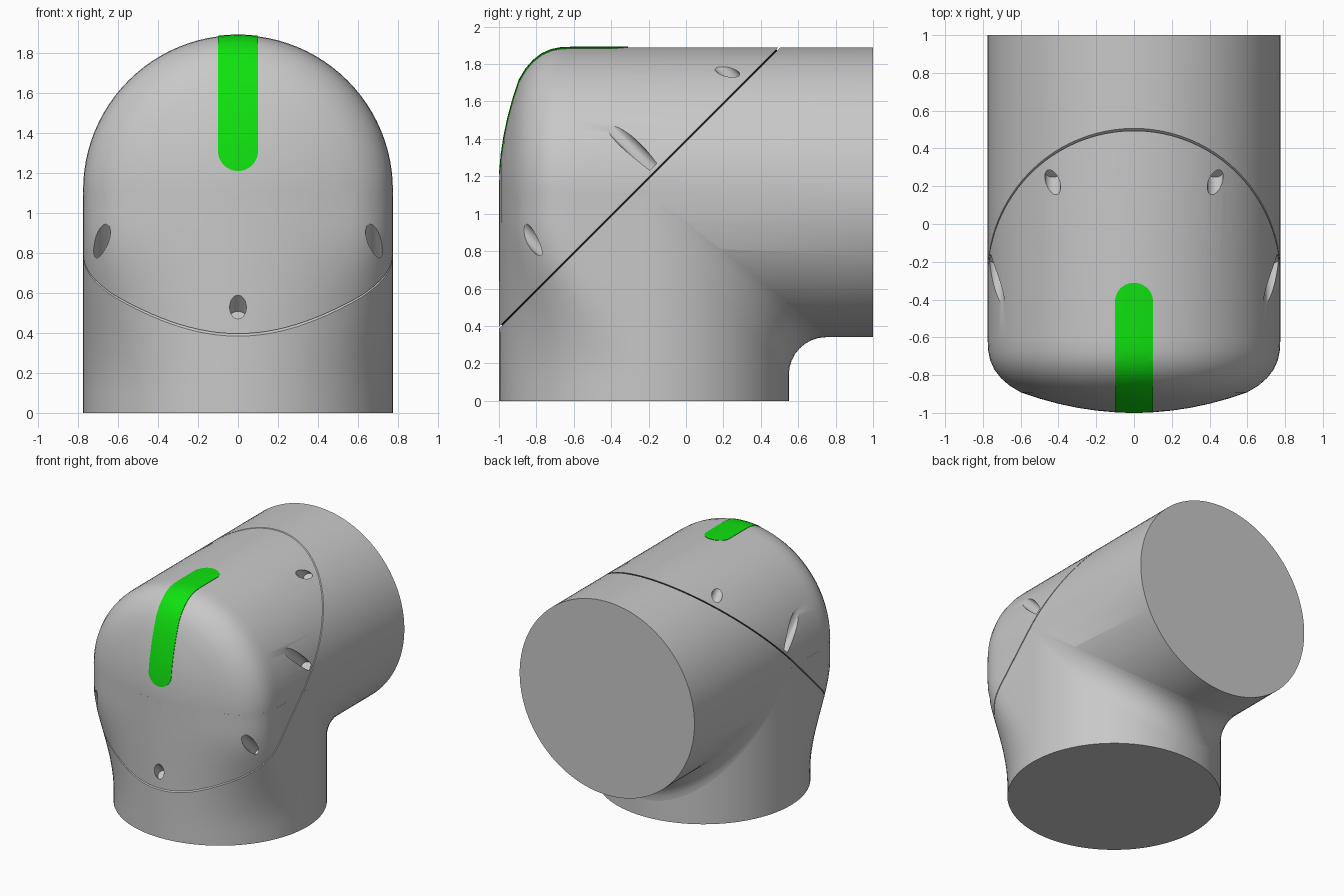
import bpy
import bmesh
from math import sin, cos, pi, sqrt, radians
from mathutils import Vector

if "Cube" in bpy.data.objects:
    bpy.data.objects.remove(bpy.data.objects["Cube"], do_unlink=True)

R = 0.775            # pipe radius
AXIS_Z = 1.115       # height of the horizontal pipe axis
AXIS_Y = -0.225      # position of the vertical pipe axis
SEG = 96
SPLIT = Vector((0, -0.25, 1.14))           # centre of the diagonal seam
NORMAL = Vector((0, -1, 1)).normalized()   # seam normal


def material(name, color):
    m = bpy.data.materials.new(name)
    m.use_nodes = True
    m.diffuse_color = (*color, 1)
    m.node_tree.nodes["Principled BSDF"].inputs["Base Color"].default_value = (*color, 1)
    return m


GREY = material("light grey", (0.58, 0.58, 0.58))
GREEN = material("bright green", (0.005, 0.76, 0.005))
BLACK = material("seam black", (0.01, 0.01, 0.01))


def loft(name, rings, mat):
    """Skin a row of closed rings and cap both ends."""
    bm = bmesh.new()
    rows = [[bm.verts.new(p) for p in ring] for ring in rings]
    n = len(rows[0])
    for a, b in zip(rows, rows[1:]):
        for i in range(n):
            j = (i + 1) % n
            bm.faces.new((a[i], a[j], b[j], b[i]))
    bm.faces.new(rows[0])
    bm.faces.new(rows[-1])
    bmesh.ops.remove_doubles(bm, verts=bm.verts, dist=0.0002)
    bmesh.ops.recalc_face_normals(bm, faces=bm.faces)
    mesh = bpy.data.meshes.new(name)
    bm.to_mesh(mesh)
    bm.free()
    mesh.materials.append(mat)
    ob = bpy.data.objects.new(name, mesh)
    bpy.context.collection.objects.link(ob)
    return ob


def select(ob):
    bpy.ops.object.select_all(action='DESELECT')
    ob.select_set(True)
    bpy.context.view_layer.objects.active = ob


def boolean(ob, other, op, remove=True):
    mod = ob.modifiers.new("cut", 'BOOLEAN')
    mod.operation, mod.solver, mod.object = op, 'EXACT', other
    select(ob)
    bpy.ops.object.modifier_apply(modifier=mod.name)
    if remove:
        bpy.data.objects.remove(other, do_unlink=True)


def smooth(ob, angle=30):
    select(ob)
    bpy.ops.object.shade_smooth_by_angle(angle=radians(angle))


# Domed front profile as (radius, y)
profile = [(r, -1 + r * r / 3.3) for r in (0.04, 0.1, 0.2, 0.3, 0.4, 0.5, 0.6)]
profile += [(0.66, -0.855), (0.705, -0.815), (0.74, -0.77), (0.762, -0.72), (0.772, -0.67), (R, -0.61)]


def dome_y(x):
    """Front surface position at distance x from the pipe axis."""
    if x <= profile[0][0]:
        return profile[0][1]
    for (r0, y0), (r1, y1) in zip(profile, profile[1:]):
        if x <= r1:
            return y0 + (y1 - y0) * (x - r0) / (r1 - r0)
    return profile[-1][1]


def domed_pipe(name, grow, end, mat):
    rings = []
    for r, y in profile + [(R, end)]:
        r += grow
        y -= grow
        rings.append([(r * cos(2 * pi * i / SEG), y, AXIS_Z + r * sin(2 * pi * i / SEG))
                      for i in range(SEG)])
    return loft(name, rings, mat)


def neck_ring(z):
    """Round at the base, blending to the dome outline higher up."""
    t = min(max((z - 0.1) / 0.85, 0), 1)
    w = t * t * (3 - 2 * t)
    half = SEG // 2
    back = [(R * cos(pi * i / half), AXIS_Y + R * sin(pi * i / half), z) for i in range(half + 1)]
    front = []
    for x, y, _ in reversed(back):
        mirrored = 2 * AXIS_Y - y
        front.append((x, mirrored + w * (dome_y(abs(x)) - mirrored), z))
    return back + front


# Main body: horizontal domed pipe joined to the vertical neck
body = domed_pipe("elbow_body", 0, 1, GREY)
neck = loft("neck", [neck_ring(z) for z in [0] + [0.1 + k / 14 for k in range(15)]], GREY)
boolean(body, neck, 'UNION')

# Diagonal seam between cover and elbow
bpy.ops.mesh.primitive_cube_add(size=1, location=SPLIT, rotation=(pi / 4, 0, 0))
slab = bpy.context.object
slab.scale = (2, 3, 0.009)
slab.data.materials.append(GREY)
boolean(body, slab, 'DIFFERENCE')

# Screw pockets, perpendicular to the seam
pockets = [(0, -1, 0.53)]
for side in (-1, 1):
    pockets += [(side * 0.68, -0.795, 0.835), (side * 0.73, -0.28, 1.35), (side * 0.43, 0.22, 1.76)]
for p in pockets:
    p = Vector(p)
    foot = p - NORMAL * (p - SPLIT).dot(NORMAL) + NORMAL * 0.025
    bpy.ops.mesh.primitive_cylinder_add(vertices=24, radius=0.042, depth=0.6,
                                        location=foot + NORMAL * 0.3, rotation=(pi / 4, 0, 0))
    cutter = bpy.context.object
    cutter.data.materials.append(GREY)
    boolean(body, cutter, 'DIFFERENCE')
smooth(body)

# Dark core filling the bottom of the seam
bpy.ops.mesh.primitive_cylinder_add(vertices=SEG, radius=1, depth=0.03,
                                    location=SPLIT, rotation=(pi / 4, 0, 0))
core = bpy.context.object
core.name = "seam_core"
core.scale = (0.755, 1.04, 1)
core.data.materials.append(BLACK)

# Fillet in the inner corner, fading out towards the sides
sections = []
for k in range(-31, 32):
    t = k / 32 * pi / 2
    x, y, z = R * sin(t), AXIS_Y + R * cos(t), AXIS_Z - R * cos(t)
    r = 0.2 * cos(t) ** 0.7
    arc = [(x, y + r - r * cos(a * pi / 16), z - r + r * sin(a * pi / 16)) for a in range(9)]
    sections.append(arc + [(x, y - 0.02, z + 0.02)])
smooth(loft("inner_fillet", sections, GREY), 40)


# Green stripe: thin plate over the dome with rounded ends
def stadium(width, middle, far):
    arc = [(width * cos(pi * i / 24), middle + width * sin(pi * i / 24)) for i in range(25)]
    return arc + [(-width, far), (width, far)]


stripe = domed_pipe("green_stripe", 0.003, 0.2, GREEN)
front_cut = loft("front_cut", [[(x, y, 2 * 1.31 - v) for x, v in stadium(0.1, 1.31, 0.4)]
                               for y in (-1.2, 0)], GREEN)
top_cut = loft("top_cut", [[(x, v, z) for x, v in stadium(0.101, -0.412, -1.3)]
                           for z in (1, 2.3)], GREEN)
boolean(stripe, front_cut, 'INTERSECT')
boolean(stripe, top_cut, 'INTERSECT')
boolean(stripe, body, 'DIFFERENCE', remove=False)
smooth(stripe)
